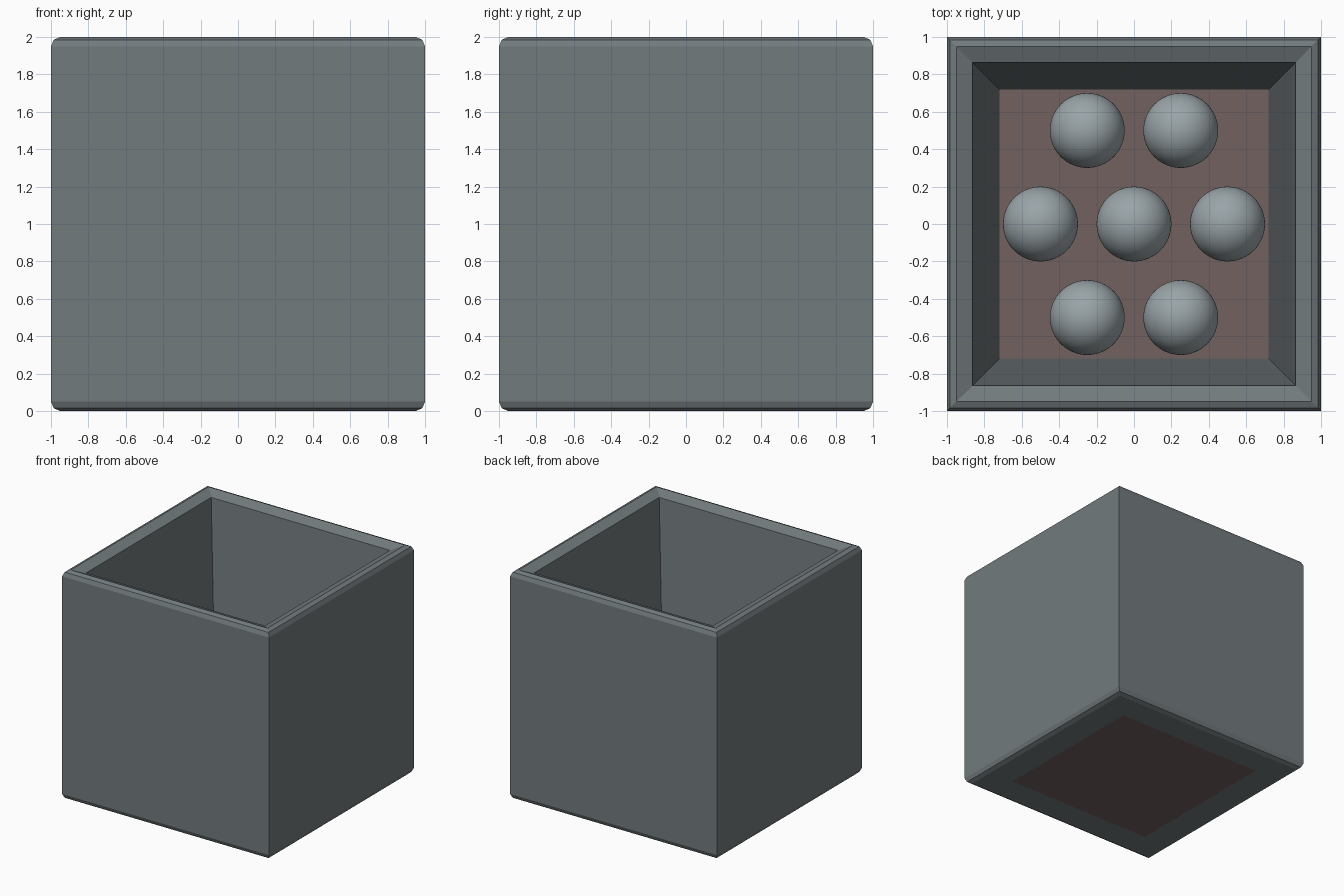
import bpy, bmesh

if "Cube" in bpy.data.objects:
    bpy.data.objects.remove(bpy.data.objects["Cube"])

FLOOR = 0.718     # half width of the floor panel
BALL = 0.2        # ball radius


def material(name, rgb):
    mat = bpy.data.materials.new(name)
    mat.diffuse_color = (*rgb, 1)
    mat.use_nodes = True
    mat.node_tree.nodes["Principled BSDF"].inputs["Base Color"].default_value = mat.diffuse_color
    return mat


def square(bm, h, z):
    return [bm.verts.new((sx * h, sy * h, z))
            for sx, sy in ((-1, -1), (1, -1), (1, 1), (-1, 1))]


def finish(bm, name, mat):
    mesh = bpy.data.meshes.new(name)
    bm.to_mesh(mesh)
    bm.free()
    mesh.materials.append(mat)
    obj = bpy.data.objects.new(name, mesh)
    bpy.context.collection.objects.link(obj)
    return obj


slate = material("slate", (0.17, 0.197, 0.207))
brown = material("brown", (0.17, 0.12, 0.115))
pale = material("pale_blue_grey", (0.32, 0.37, 0.39))

# Box walls: square rings from the floor edge, round the outside, to the tapered inside
profile = [(FLOOR, 0), (0.95, 0), (0.985, 0.015), (1, 0.05),
           (1, 1.95), (0.985, 1.985), (0.95, 2), (0.863, 1.964)]
bm = bmesh.new()
rings = [square(bm, h, z) for h, z in profile]
for a, b in zip(rings, rings[1:] + rings[:1]):
    for i in range(4):
        j = (i + 1) % 4
        bm.faces.new((a[i], a[j], b[j], b[i]))
bmesh.ops.recalc_face_normals(bm, faces=bm.faces)
finish(bm, "box_walls", slate)

# Brown floor panel, flush with the underside
bm = bmesh.new()
bm.faces.new(square(bm, FLOOR, 0))
finish(bm, "floor_panel", brown)

# Balls resting on the floor in rows of two, three and two
for y, xs in ((-0.5, (-0.25, 0.25)), (0, (-0.5, 0, 0.5)), (0.5, (-0.25, 0.25))):
    for x in xs:
        bpy.ops.mesh.primitive_uv_sphere_add(segments=64, ring_count=32,
                                             radius=BALL, location=(x, y, BALL))
        ball = bpy.context.object
        ball.name = "ball"
        ball.data.materials.append(pale)
        bpy.ops.object.shade_smooth()
